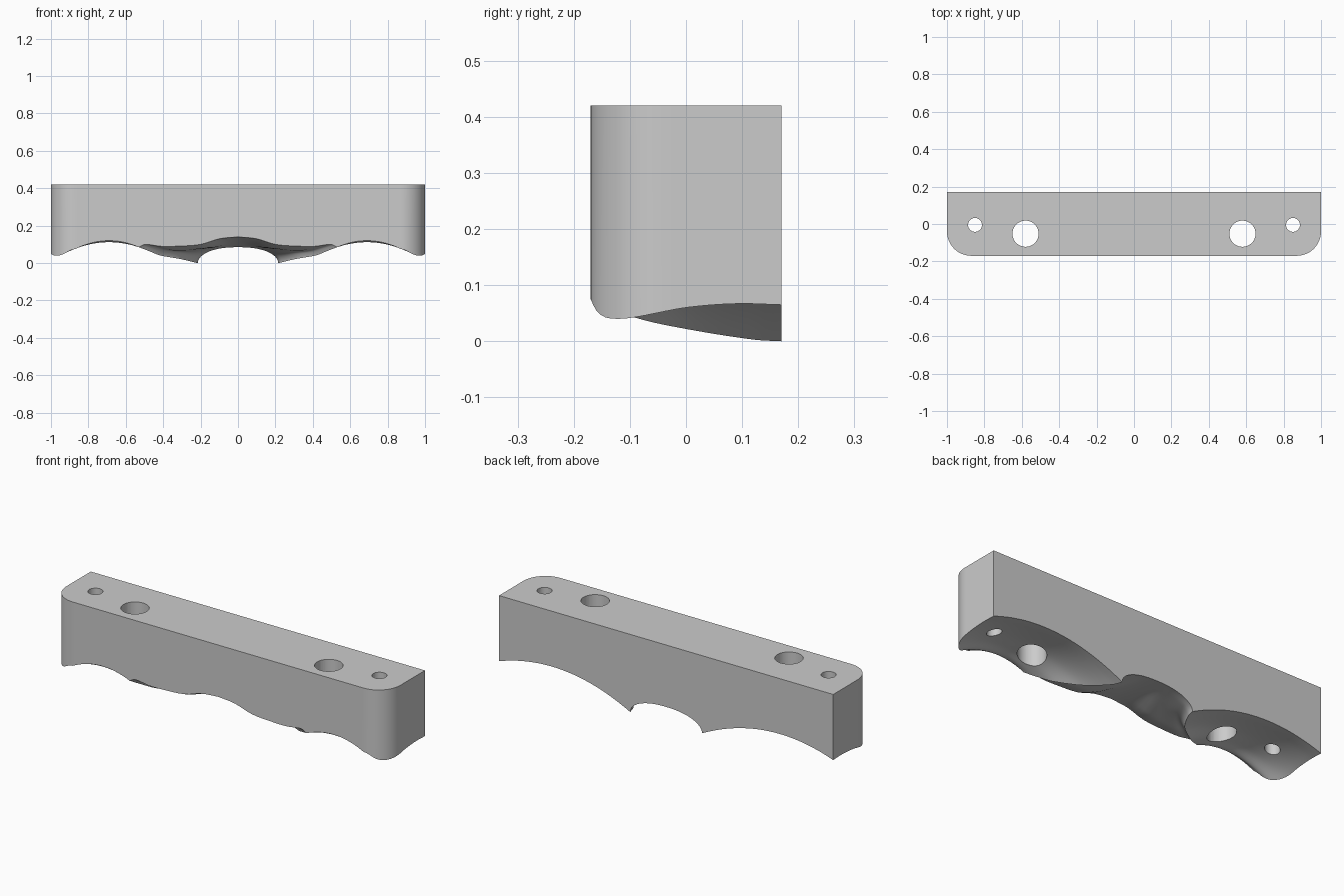
import bpy, bmesh, math

cube = bpy.data.objects.get("Cube")
if cube:
    bpy.data.objects.remove(cube, do_unlink=True)

TOP, HALF_DEPTH, CORNER = 0.42, 0.17, 0.13
INNER, OUTER = 24, 28   # columns in the middle arch and in each side dish


def curve(points):
    """Smooth function through (position, value) points."""
    n = len(points)
    slopes = []
    for i in range(n):
        a, b = points[max(i - 1, 0)], points[min(i + 1, n - 1)]
        slopes.append((b[1] - a[1]) / (b[0] - a[0]))

    def value(p):
        i = 0
        while i < n - 2 and p > points[i + 1][0]:
            i += 1
        (p0, v0), (p1, v1) = points[i], points[i + 1]
        h = p1 - p0
        t = min(max((p - p0) / h, 0), 1)
        return ((1 + 2 * t) * (1 - t) ** 2 * v0 + t * (1 - t) ** 2 * h * slopes[i]
                + t * t * (3 - 2 * t) * v1 + t * t * (t - 1) * h * slopes[i + 1])
    return value


# Underside described along the depth: ridge line, end edge and dish height
ridge_x = curve([(-.17, .53), (-.13, .47), (-.09, .42), (0, .31), (.12, .23), (.17, .215)])
ridge_z = curve([(-.17, .085), (-.13, .062), (-.09, .042), (0, .022), (.12, .003), (.17, 0)])
end_z = curve([(-.17, .075), (-.16, .055), (-.145, .043), (-.12, .04),
               (-.09, .043), (0, .06), (.09, .067), (.17, .065)])
dish = curve([(-.17, .04), (-.09, .08), (.17, .085)])
front_arch = curve([(0, 1), (.19, .82), (.38, .27), (.64, .09), (.78, .09), (.94, .27), (1, 0)])


def half_row(y, end_x):
    """Underside points from the middle out to the end."""
    rx, rz, ez = ridge_x(y), ridge_z(y), end_z(y)
    toward_front = (HALF_DEPTH - y) / (2 * HALF_DEPTH)
    middle = .085 + .055 * toward_front
    w = toward_front ** 1.5
    pts = []
    for i in range(INNER):
        u = math.sin(i / INNER * math.pi / 2)
        arch = (1 - w) * math.sqrt(1 - u ** 2.3) + w * front_arch(u)
        pts.append((rx * u, y, rz + (middle - rz) * arch))
    for i in range(OUTER + 1):
        u = i / OUTER
        pts.append((rx + (end_x - rx) * u, y,
                    rz + (ez - rz) * u + 4 * dish(y) * u * (1 - u)))
    return pts


# Rows follow the rounded front corners, then the straight ends
rows = []
for i in range(13):
    a = i / 12 * math.pi / 2
    rows.append((-HALF_DEPTH + CORNER * (1 - math.cos(a)), 1 - CORNER + CORNER * math.sin(a)))
straight = 2 * HALF_DEPTH - CORNER
for i in range(1, 15):
    rows.append((-HALF_DEPTH + CORNER + straight * i / 14, 1))

# Block body
bm = bmesh.new()
low, high = [], []
for y, end_x in rows:
    half = half_row(y, end_x)
    line = [(-x, py, z) for x, py, z in reversed(half[1:])] + half
    low.append([bm.verts.new(p) for p in line])
    high.append([bm.verts.new((p[0], p[1], TOP)) for p in line])
last = len(low[0]) - 1
for r in range(len(rows) - 1):
    for c in range(last):
        for grid in (low, high):
            bm.faces.new((grid[r][c], grid[r][c + 1], grid[r + 1][c + 1], grid[r + 1][c]))
    for c in (0, last):
        bm.faces.new((low[r][c], low[r + 1][c], high[r + 1][c], high[r][c]))
for r in (0, len(rows) - 1):
    for c in range(last):
        bm.faces.new((low[r][c], low[r][c + 1], high[r][c + 1], high[r][c]))
bmesh.ops.recalc_face_normals(bm, faces=bm.faces[:])
mesh = bpy.data.meshes.new("block")
bm.to_mesh(mesh)
bm.free()
block = bpy.data.objects.new("block", mesh)
bpy.context.collection.objects.link(block)

# Light grey material
grey = bpy.data.materials.new("light grey")
grey.use_nodes = True
colour = (.6, .6, .6, 1)
grey.diffuse_color = colour
grey.node_tree.nodes["Principled BSDF"].inputs["Base Color"].default_value = colour
mesh.materials.append(grey)

# Vertical through holes, mirrored left and right
for side in (-1, 1):
    for x, y, radius in ((.58, -.052, .07), (.85, -.005, .037)):
        bpy.ops.mesh.primitive_cylinder_add(vertices=48, radius=radius, depth=1,
                                            location=(side * x, y, .2))
        cutter = bpy.context.object
        cutter.name = "hole_cutter"
        cutter.hide_render = True
        cutter.data.materials.append(grey)
        bpy.ops.object.select_all(action='DESELECT')
        block.select_set(True)
        bpy.context.view_layer.objects.active = block
        cut = block.modifiers.new("hole", 'BOOLEAN')
        cut.operation = 'DIFFERENCE'
        cut.solver = 'EXACT'
        cut.object = cutter
        bpy.ops.object.modifier_apply(modifier=cut.name)
        bpy.data.objects.remove(cutter, do_unlink=True)

bpy.ops.object.shade_smooth_by_angle(angle=math.radians(30))
